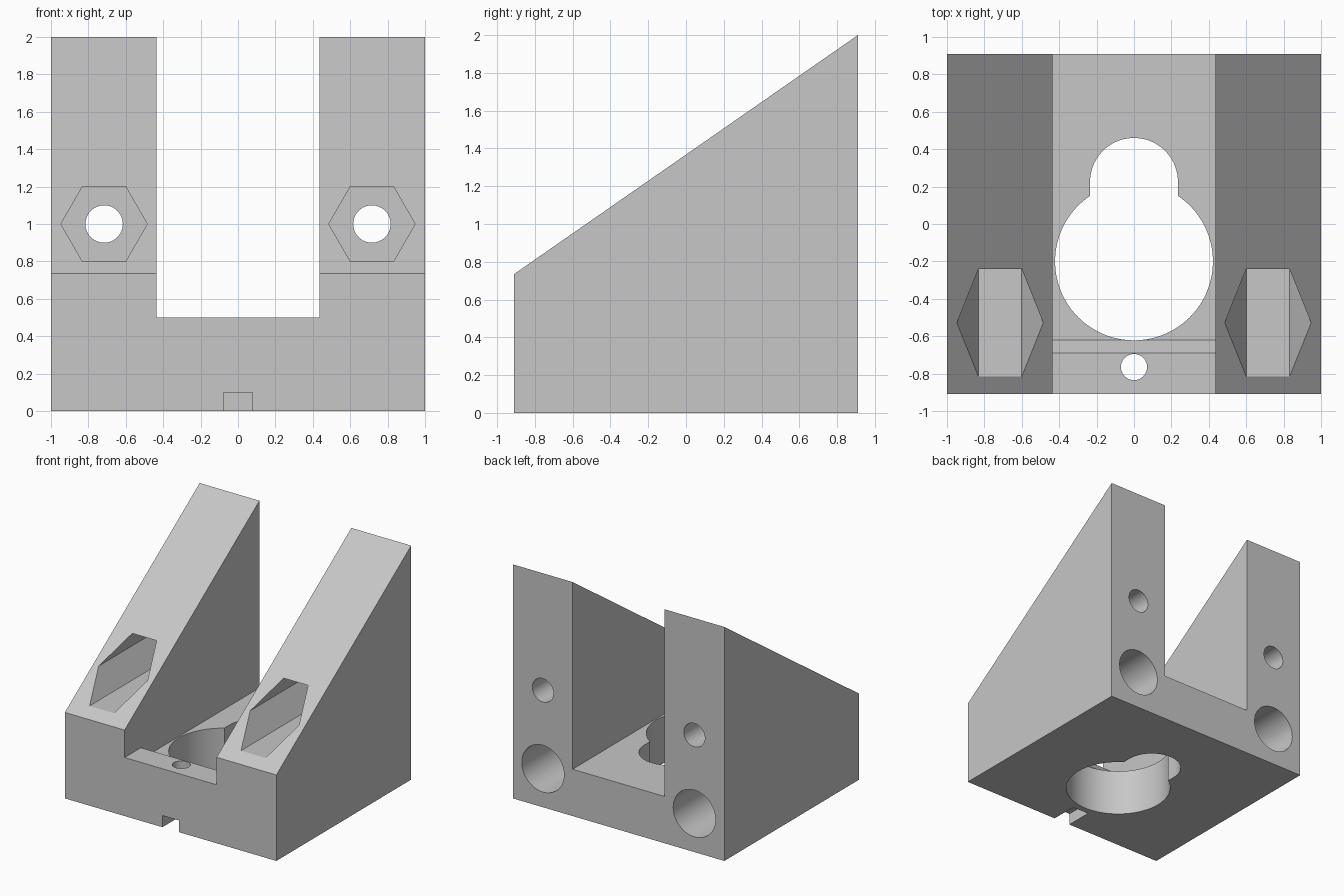
import bpy, bmesh, math
from mathutils import Vector

cube = bpy.data.objects.get("Cube")
if cube:
    bpy.data.objects.remove(cube, do_unlink=True)

grey = bpy.data.materials.new("light grey")
grey.use_nodes = True
COLOR = (0.57, 0.57, 0.57, 1)
grey.diffuse_color = COLOR
grey.node_tree.nodes["Principled BSDF"].inputs["Base Color"].default_value = COLOR


def prism(name, outline, axis, lo, hi):
    """Extrude a 2D outline along an axis; the outline uses the other two axes in order."""
    def place(p, d):
        co = list(p)
        co.insert("xyz".index(axis), d)
        return Vector(co)
    bm = bmesh.new()
    face = bm.faces.new([bm.verts.new(place(p, lo)) for p in outline])
    ext = bmesh.ops.extrude_face_region(bm, geom=[face])
    shift = place((0, 0), hi - lo)
    bmesh.ops.translate(bm, vec=shift, verts=[v for v in ext["geom"] if isinstance(v, bmesh.types.BMVert)])
    bmesh.ops.recalc_face_normals(bm, faces=bm.faces)
    mesh = bpy.data.meshes.new(name)
    bm.to_mesh(mesh)
    bm.free()
    mesh.materials.append(grey)
    obj = bpy.data.objects.new(name, mesh)
    bpy.context.collection.objects.link(obj)
    return obj


def arc(cx, cy, r, start, end, n):
    return [(cx + r * math.cos(start + (end - start) * i / n),
             cy + r * math.sin(start + (end - start) * i / n)) for i in range(n + 1)]


def circle(cx, cy, r, n=64):
    return arc(cx, cy, r, 0, math.tau, n)[:-1]


def box(x0, y0, x1, y1):
    return [(x0, y0), (x1, y0), (x1, y1), (x0, y1)]


# Wedge-shaped block
block = prism("wedge_bracket", [(-0.91, 0), (0.91, 0), (0.91, 2), (-0.91, 0.735)], "x", -1, 1)

# Central slot with a raised front lip
cutters = [prism("slot_cutter", [(-1.2, 0.5), (-0.69, 0.5), (-0.62, 0.4), (1.2, 0.4),
                                 (1.2, 2.3), (-1.2, 2.3)], "x", -0.435, 0.435)]

# Keyhole opening through the floor
BIG, SMALL, BIG_Y = 0.422, 0.235, -0.2
a = math.acos(SMALL / BIG)
keyhole = arc(0, BIG_Y, BIG, math.pi - a, math.tau + a, 72) + arc(0, 0.225, SMALL, 0, math.pi, 36)
cutters.append(prism("keyhole_cutter", keyhole, "z", -0.2, 0.8))

# Pin hole in the lip and notch below it
cutters.append(prism("pin_hole_cutter", circle(0, -0.765, 0.07, 32), "z", -0.2, 0.8))
cutters.append(prism("notch_cutter", box(-0.078, -1.2, 0.078, -0.675), "z", -0.2, 0.1))

# Hexagonal nut pockets, bolt holes and wide rear sockets on both sides
for side, sx in (("left", 1), ("right", -1)):
    x = sx * 0.716
    cutters.append(prism(side + "_nut_cutter", circle(x, 1, 0.231, 6), "y", -1.2, 0.5))
    cutters.append(prism(side + "_bolt_cutter", circle(x, 1, 0.1, 48), "y", 0.3, 1.2))
    cutters.append(prism(side + "_socket_cutter", circle(x, 0.33, 0.2), "y", 0.4, 1.2))

bpy.context.view_layer.objects.active = block
for cutter in cutters:
    mod = block.modifiers.new(cutter.name, "BOOLEAN")
    mod.operation = "DIFFERENCE"
    mod.solver = "EXACT"
    mod.object = cutter
    bpy.ops.object.modifier_apply(modifier=mod.name)
    bpy.data.objects.remove(cutter, do_unlink=True)

# Smooth bores, sharp edges elsewhere
bpy.ops.object.select_all(action="DESELECT")
block.select_set(True)
bpy.ops.object.shade_smooth_by_angle(angle=math.radians(25))
